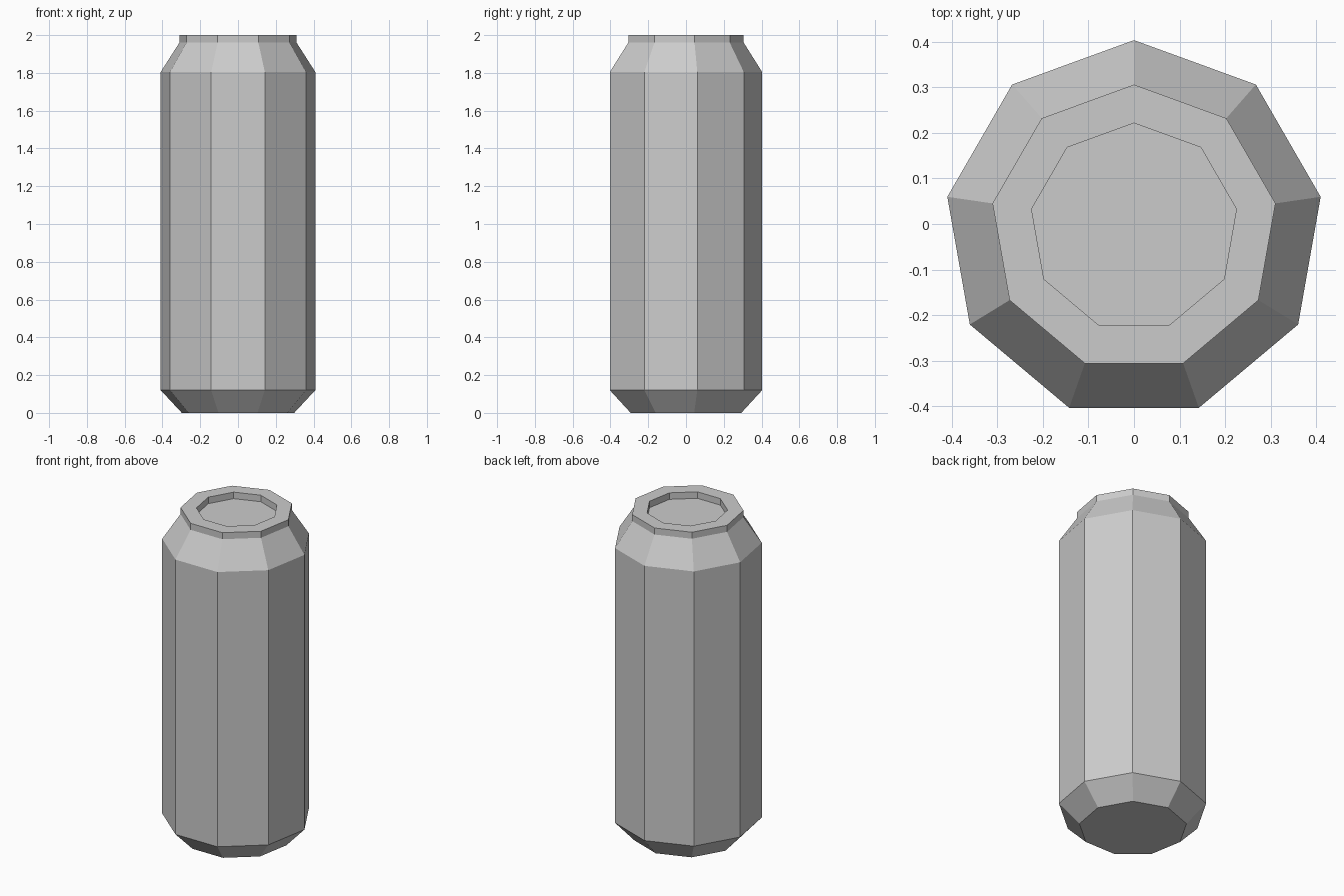
import bpy, bmesh, math

if "Cube" in bpy.data.objects:
    bpy.data.objects.remove(bpy.data.objects["Cube"])

SIDES = 9
CENTRE = -0.0302  # shifts each nonagon so its bounds are centred in y

# (radius, height) from the base up over the rim and into the lid recess
profile = [(0.302, 0.0), (0.4155, 0.12), (0.4155, 1.805),
           (0.315, 1.96), (0.315, 2.0), (0.228, 2.0), (0.228, 1.96)]

bm = bmesh.new()


def ring(r, z):
    steps = [2 * math.pi * i / SIDES + math.pi / 2 for i in range(SIDES)]
    return [bm.verts.new((r * math.cos(a), r * (math.sin(a) + CENTRE), z)) for a in steps]


# Can walls, shoulder and rim
rings = [ring(r, z) for r, z in profile]
for low, high in zip(rings, rings[1:]):
    for i in range(SIDES):
        j = (i + 1) % SIDES
        bm.faces.new((low[i], low[j], high[j], high[i]))

# Flat base and recessed lid
bm.faces.new(rings[0][::-1])
bm.faces.new(rings[-1])
bmesh.ops.recalc_face_normals(bm, faces=bm.faces)

mesh = bpy.data.meshes.new("drink_can")
bm.to_mesh(mesh)
bm.free()
can = bpy.data.objects.new("drink_can", mesh)
bpy.context.collection.objects.link(can)
